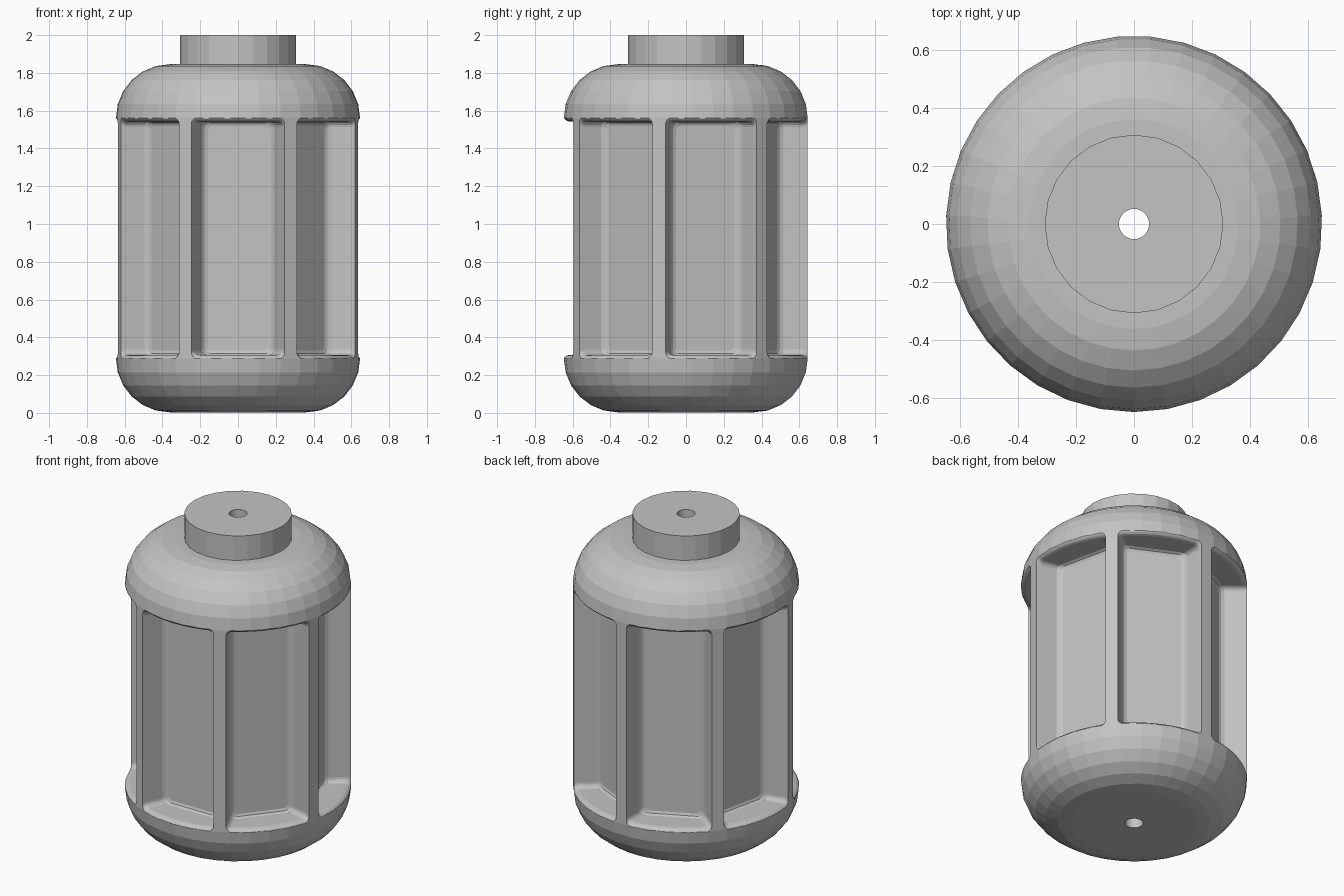
import bpy, bmesh
from math import sin, cos, tan, asin, sqrt, pi

cube = bpy.data.objects.get("Cube")
if cube:
    bpy.data.objects.remove(cube, do_unlink=True)

PANELS = 7
HALF = pi / PANELS          # half the angle between ribs
RIB = 0.036                 # half the rib thickness
FRONT = -pi / 2

grey = bpy.data.materials.new("plain grey")
grey.use_nodes = True
grey.diffuse_color = (0.55, 0.55, 0.55, 1)
grey.node_tree.nodes["Principled BSDF"].inputs["Base Color"].default_value = (0.55, 0.55, 0.55, 1)


def finish(bm, name):
    bmesh.ops.recalc_face_normals(bm, faces=bm.faces)
    mesh = bpy.data.meshes.new(name)
    bm.to_mesh(mesh)
    bm.free()
    mesh.materials.append(grey)
    obj = bpy.data.objects.new(name, mesh)
    bpy.context.collection.objects.link(obj)
    return obj


def bridge(bm, a, b):
    for i in range(len(a)):
        j = (i + 1) % len(a)
        bm.faces.new((a[i], a[j], b[j], b[i]))


def lathe(name, profile, sides):
    """Revolve a closed (radius, height) outline around z."""
    bm = bmesh.new()
    rings = []
    for k in range(sides):
        a = FRONT + 2 * pi * k / sides
        rings.append([bm.verts.new((r * cos(a), r * sin(a), z)) for r, z in profile])
    for k in range(sides):
        bridge(bm, rings[k], rings[(k + 1) % sides])
    return finish(bm, name)


def rounded_rect(w, h, c):
    """Outline points (across, up) with rounded corners and divided long edges."""
    pts = []
    for k, (sx, sz) in enumerate(((1, 1), (-1, 1), (-1, -1), (1, -1))):
        for i in range(5):
            a = (k + i / 4) * pi / 2
            pts.append((sx * (w - c) + c * cos(a), sz * (h - c) + c * sin(a)))
        if k in (0, 2):
            pts += [(sx * (w - c) * (1 - i / 4), sz * h) for i in range(1, 8)]
    return pts


# Body with quarter-round ends and a bore through the middle
BORE, BOTTOM, TOP = 0.052, 0.003, 1.846
RADIUS, ROUND = 0.647, 0.286
arc = [(RADIUS - ROUND * (1 - sin(t * pi / 12)), ROUND * (1 - cos(t * pi / 12)))
       for t in range(7)]
outline = [(BORE, BOTTOM)] + [(r, BOTTOM + z) for r, z in arc]
outline += [(r, TOP - z) for r, z in reversed(arc)] + [(BORE, TOP)]
body = lathe("ribbed_body", outline, PANELS * 5)

# Cutter for the recesses: flat floor, filleted foot, rounded rim
CENTRE, HEIGHT = 0.925, 0.618
floor_rings = [(0.46, -0.022), (0.466, -0.008), (0.48, 0)]
rim_rings = [(0.618, 0), (0.632, 0.004), (0.641, 0.011), (0.65, 0.024), (0.75, 0.024)]
bm = bmesh.new()
for p in range(PANELS):
    turn = FRONT + 2 * HALF * p
    rings = []
    for curved, sections in ((False, floor_rings), (True, rim_rings)):
        for r, grow in sections:
            if curved:
                w = r * sin(HALF - asin(RIB / r))
            else:
                w = r * tan(HALF) - RIB / cos(HALF) + grow
            ring = []
            for s, z in rounded_rect(w, HEIGHT + grow, 0.03):
                x = sqrt(r * r - s * s) if curved else r
                ring.append(bm.verts.new((x * cos(turn) - s * sin(turn),
                                          x * sin(turn) + s * cos(turn), CENTRE + z)))
            rings.append(ring)
    for a, b in zip(rings, rings[1:]):
        bridge(bm, a, b)
    bm.faces.new(rings[0])
    bm.faces.new(rings[-1])
bmesh.ops.triangulate(bm, faces=bm.faces)
cutter = finish(bm, "recess_cutter")
cutter.hide_render = True

cut = body.modifiers.new("recesses", "BOOLEAN")
cut.operation = "DIFFERENCE"
cut.solver = "EXACT"
cut.object = cutter
bpy.context.view_layer.objects.active = body
bpy.ops.object.modifier_apply(modifier=cut.name)
bpy.data.objects.remove(cutter, do_unlink=True)

# Round cap on top, bored through
lathe("top_cap", [(BORE, 1.835), (0.307, 1.835), (0.307, 2.0), (BORE, 2.0)], 24)
